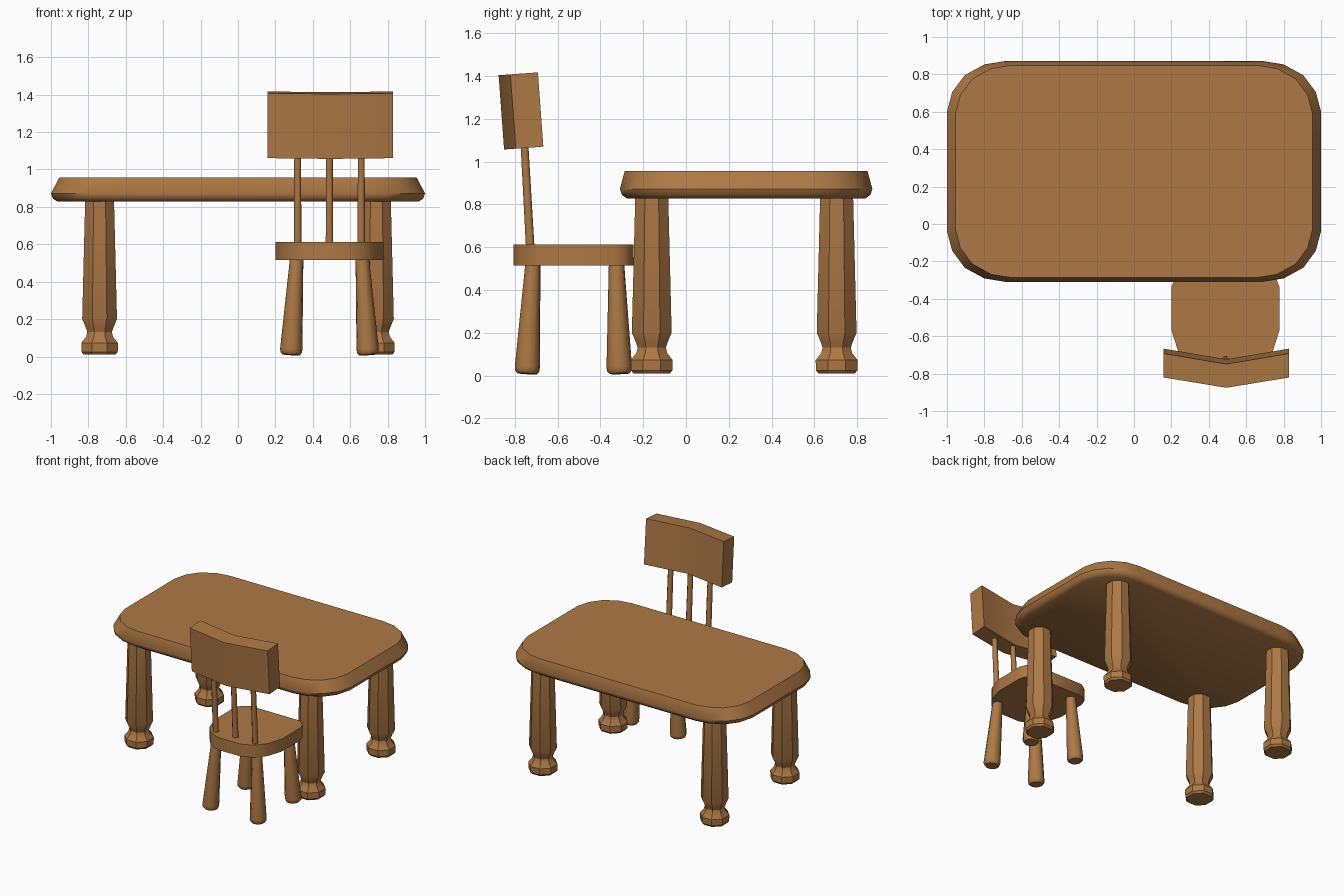
import bpy, math
from mathutils import Vector, Matrix

if "Cube" in bpy.data.objects:
    bpy.data.objects.remove(bpy.data.objects["Cube"])

wood = bpy.data.materials.new("wood")
wood.diffuse_color = (0.42, 0.19, 0.06, 1)
wood.use_nodes = True
wood.node_tree.nodes["Principled BSDF"].inputs["Base Color"].default_value = wood.diffuse_color


def loft(name, rings, angle=30):
    """Closed skin through a stack of equal-length point rings, capped at both ends."""
    n = len(rings[0])
    verts = [tuple(p) for ring in rings for p in ring]
    faces = [(k * n + i, k * n + (i + 1) % n, (k + 1) * n + (i + 1) % n, (k + 1) * n + i)
             for k in range(len(rings) - 1) for i in range(n)]
    last = (len(rings) - 1) * n
    faces += [tuple(range(n - 1, -1, -1)), tuple(range(last, last + n))]
    mesh = bpy.data.meshes.new(name)
    mesh.from_pydata(verts, [], faces)
    mesh.materials.append(wood)
    obj = bpy.data.objects.new(name, mesh)
    bpy.context.collection.objects.link(obj)
    bpy.ops.object.select_all(action='DESELECT')
    obj.select_set(True)
    bpy.context.view_layer.objects.active = obj
    bpy.ops.object.shade_smooth_by_angle(angle=math.radians(angle))
    return obj


def turned(name, start, end, profile, sides, angle=30):
    """Turned part along start->end; profile = (fraction along axis, flat-to-centre radius)."""
    start, end = Vector(start), Vector(end)
    axis = end - start
    rot = axis.to_track_quat('Z', 'Y') if axis.xy.length > 1e-5 else Matrix.Identity(3)
    rings = []
    for t, r in profile:
        r /= math.cos(math.pi / sides)
        angles = [2 * math.pi * (i + 0.5) / sides for i in range(sides)]
        rings.append([start + axis * t + rot @ Vector((r * math.cos(a), r * math.sin(a), 0))
                      for a in angles])
    return loft(name, rings, angle)


def slab(name, outline, levels, centre, angle=30):
    """Stack of scaled outlines; levels = (z, x scale, y scale)."""
    return loft(name, [[(centre[0] + x * sx, centre[1] + y * sy, z) for x, y in outline]
                       for z, sx, sy in levels], angle)


# Table top: rounded rectangle with tapered rim
quarter = [(1.0, 0.32), (0.972, 0.425), (0.905, 0.515), (0.80, 0.572), (0.69, 0.59)]
half = quarter + [(-x, y) for x, y in reversed(quarter)]
outline = half + [(-x, -y) for x, y in half]
slab("table_top", outline,
     [(0.828, 0.965, 0.945), (0.845, 0.99, 0.985), (0.872, 1, 1), (0.957, 0.955, 0.961)],
     (0, 0.281), 40)

# Table legs: eight-sided with a foot bulb
leg_profile = [(0, 0.085), (0.018, 0.097), (0.075, 0.098), (0.115, 0.072), (0.145, 0.066),
               (0.175, 0.074), (0.23, 0.093), (1, 0.077)]
for sx, side in ((-1, "left"), (1, "right")):
    for sy, end in ((-1, "front"), (1, "back")):
        x, y = sx * 0.74, 0.272 + sy * 0.432
        turned(f"table_leg_{end}_{side}", (x, y, 0.01), (x, y, 0.84), leg_profile, 8)

# Chair seat: square front with rounded corners, curved back
cx = 0.489
right = [(0.10, -0.806), (0.19, -0.765), (0.25, -0.69), (0.288, -0.57), (0.288, -0.335),
         (0.268, -0.285), (0.21, -0.245)]
seat = right + [(-x, y) for x, y in reversed(right)]
slab("chair_seat", seat, [(0.515, 1, 1), (0.612, 1, 1)], (cx, 0), 40)

# Chair legs: splayed, thicker at the foot
for sx, side in ((-1, "left"), (1, "right")):
    for y0, y1, end in ((-0.743, -0.715, "back"), (-0.311, -0.325, "front")):
        turned(f"chair_leg_{end}_{side}", (cx + sx * 0.206, y0, 0.009),
               (cx + sx * 0.175, y1, 0.53),
               [(0, 0.045), (0.025, 0.055), (0.06, 0.057), (1, 0.034)], 10, 40)

# Back spindles
for i, side in ((-1, "left"), (0, "middle"), (1, "right")):
    turned(f"chair_spindle_{side}", (cx + i * 0.17, -0.728, 0.60), (cx + i * 0.17, -0.757, 1.12),
           [(0, 0.02), (1, 0.018)], 8, 50)

# Chair backrest: thick board bent in the middle, leaning back
plan = [(-0.335, -0.012), (0, -0.067), (0.335, -0.012), (0.335, 0.117), (0, 0.06), (-0.335, 0.117)]
back = slab("chair_backrest", plan, [(-0.174, 1, 1), (0.174, 1, 1)], (0, 0))
back.data.transform(Matrix.Translation((cx + 0.005, -0.796, 1.235))
                    @ Matrix.Rotation(math.radians(4.2), 4, 'X'))
